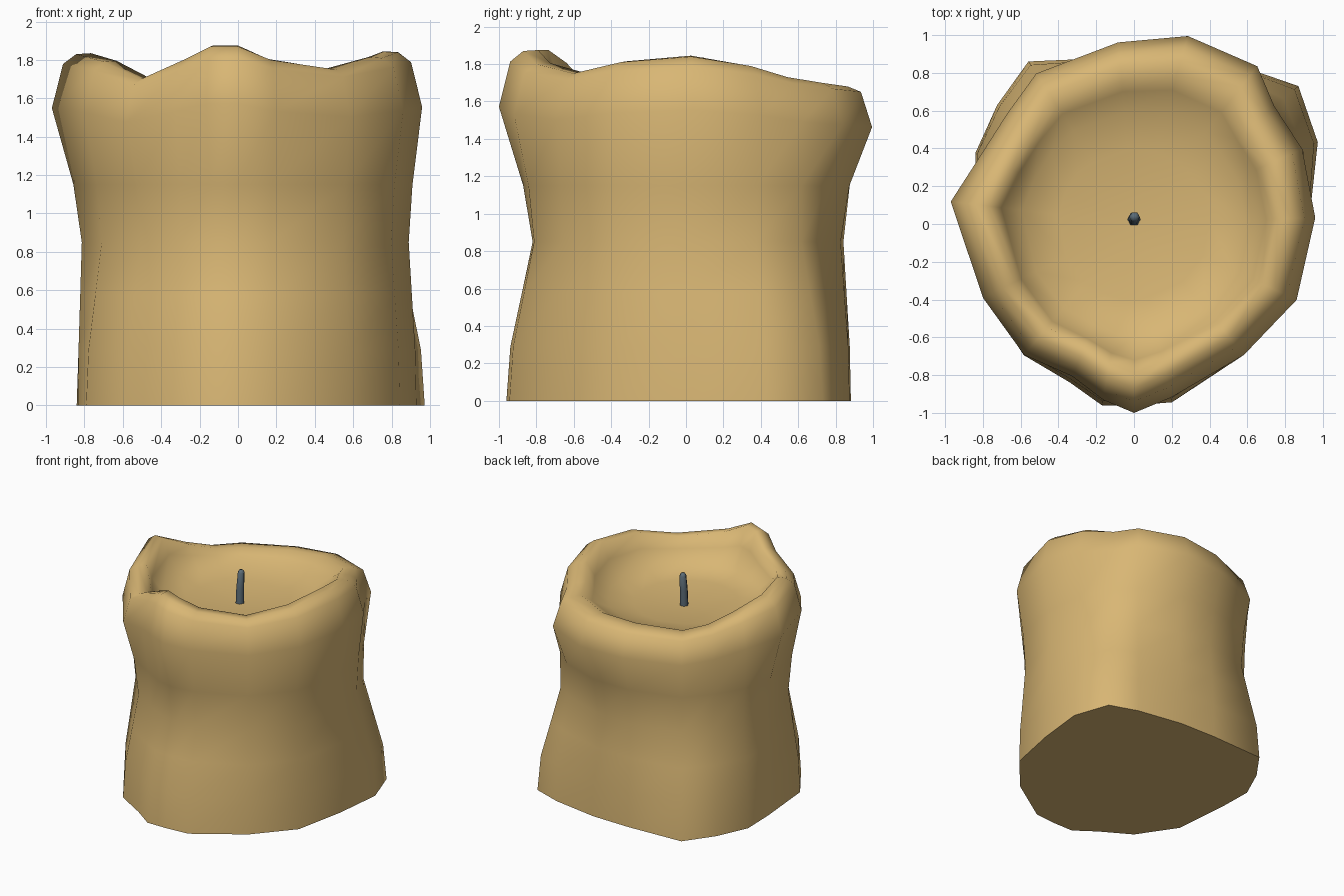
import bpy, bmesh, math

if "Cube" in bpy.data.objects:
    bpy.data.objects.remove(bpy.data.objects["Cube"])

def material(name, rgb):
    m = bpy.data.materials.new(name)
    m.diffuse_color = (*rgb, 1)
    m.use_nodes = True
    m.node_tree.nodes["Principled BSDF"].inputs["Base Color"].default_value = m.diffuse_color
    return m

def lofted(name, rings, mat, tip=None):
    """Skin a stack of point rings, cap the bottom, close the top (optionally with a fan)."""
    bm = bmesh.new()
    loops = [[bm.verts.new(p) for p in ring] for ring in rings]
    n = len(loops[0])
    for low, up in zip(loops, loops[1:]):
        for i in range(n):
            j = (i + 1) % n
            bm.faces.new((low[i], low[j], up[j], up[i]))
    bm.faces.new(loops[0][::-1])
    if tip:
        t = bm.verts.new(tip)
        for i in range(n):
            bm.faces.new((loops[-1][i], loops[-1][(i + 1) % n], t))
    else:
        bm.faces.new(loops[-1])
    bmesh.ops.recalc_face_normals(bm, faces=bm.faces)
    me = bpy.data.meshes.new(name)
    bm.to_mesh(me)
    bm.free()
    me.materials.append(mat)
    ob = bpy.data.objects.new(name, me)
    bpy.context.collection.objects.link(ob)
    bpy.context.view_layer.objects.active = ob
    ob.select_set(True)
    bpy.ops.object.shade_smooth_by_angle(angle=math.radians(75))
    ob.select_set(False)
    return ob

wax = material("tan_wax", (0.69, 0.47, 0.175))
slate = material("slate_wick", (0.105, 0.15, 0.185))

# Irregular columns around the candle: angle, then radius at base, waist, bulge, and rim height
angle = [2, 24, 40, 52, 74, 95, 123, 139, 156, 173, 206, 230, 248, 260, 270, 282, 310, 335]
base = [.93, 1.065, 1.136, 1.03, .91, .885, 1.026, .96, .92, .84, .88, .907, .905, .975, .96, .965, .905, .93]
waist = [.89, .92, .96, .91, .86, .845, .88, .86, .85, .82, .79, .785, .79, .82, .82, .83, .86, .88]
bulge = [.96, .975, .97, 1.06, 1.035, .965, .95, .89, .89, .977, .89, .905, .87, .945, 1.0, .94, .905, .95]
rim = [1.85, 1.80, 1.74, 1.71, 1.69, 1.67, 1.65, 1.67, 1.74, 1.84, 1.80, 1.71, 1.81, 1.88, 1.88, 1.81, 1.76, 1.82]

def ring(radius, height):
    pts = []
    for a, b, w, u, r in zip(angle, base, waist, bulge, rim):
        rad, t = radius(b, w, u), math.radians(a)
        pts.append((rad * math.cos(t), rad * math.sin(t), height(r)))
    return pts

# Candle body: flared foot, waist, bulging lip, hollow melted top
body = [
    ring(lambda b, w, u: b, lambda r: 0),
    ring(lambda b, w, u: b * .85 + w * .15, lambda r: .29),
    ring(lambda b, w, u: b * .42 + w * .58, lambda r: .57),
    ring(lambda b, w, u: w, lambda r: .85),
    ring(lambda b, w, u: w * .72 + u * .28, lambda r: 1.15),
    ring(lambda b, w, u: u, lambda r: .5 + .57 * r),
    ring(lambda b, w, u: u * .94, lambda r: r * .85 + .215),
    ring(lambda b, w, u: u * .87, lambda r: r - .01),
    ring(lambda b, w, u: u * .79, lambda r: r - .005),
    ring(lambda b, w, u: u * .5 + .22, lambda r: r * .5 + .79),
    ring(lambda b, w, u: u * .2 + .4, lambda r: 1.575),
    ring(lambda b, w, u: .4, lambda r: 1.535),
]
lofted("candle_body", body, wax, tip=(0, 0, 1.52))

# Wick: slim tapered six-sided stem with a chamfered tip
def hexagon(r, z, x, y):
    return [(x + r * math.cos(k * math.pi / 3), y + r * math.sin(k * math.pi / 3), z) for k in range(6)]

lofted("wick", [hexagon(.036, 1.5, 0, .025), hexagon(.033, 1.65, 0, .03),
                hexagon(.028, 1.77, .003, .037), hexagon(.016, 1.79, .003, .037)], slate)
